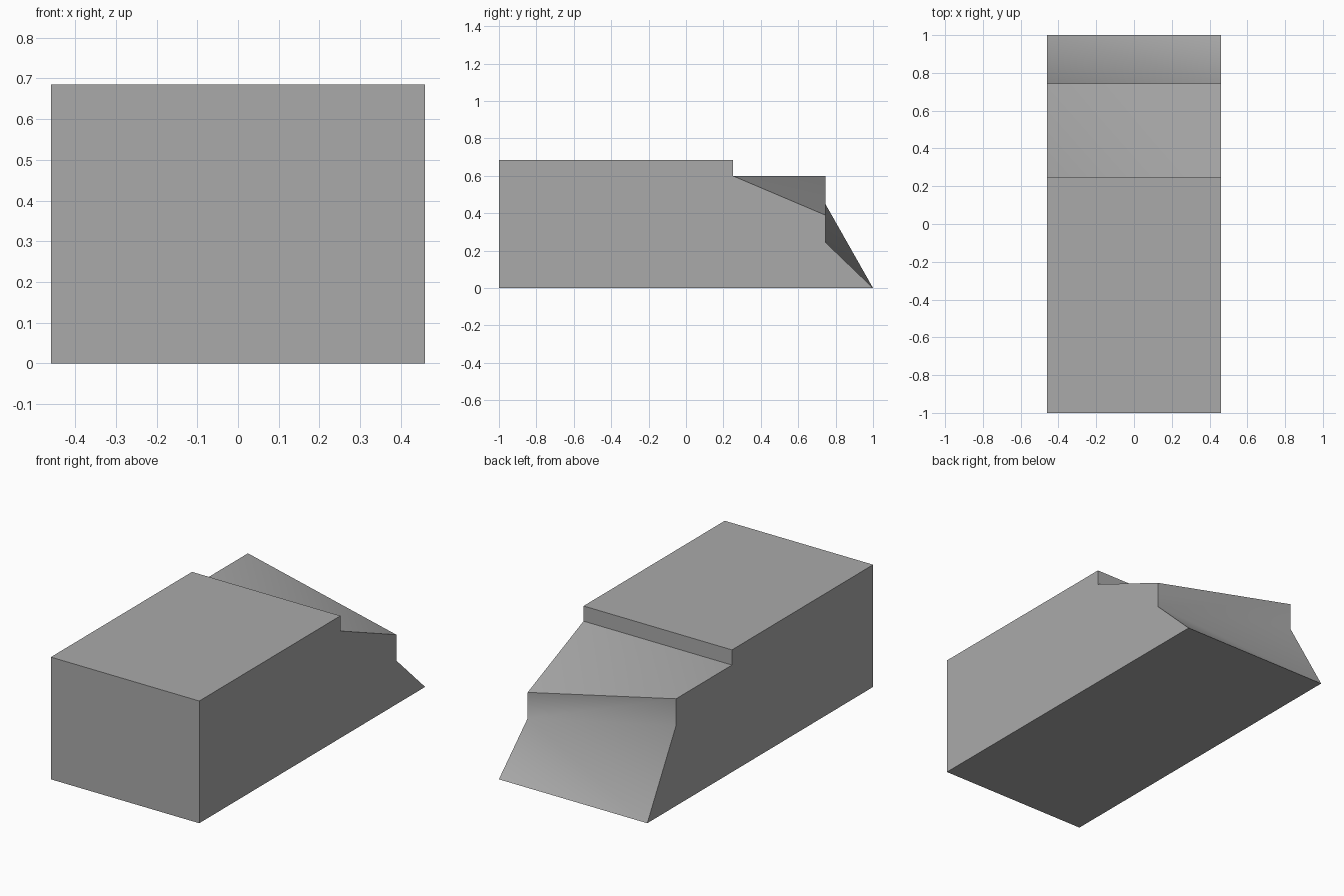
import bpy
import bmesh
import math

default = bpy.data.objects.get("Cube")
if default:
    bpy.data.objects.remove(default, do_unlink=True)

# Single grey material
grey = bpy.data.materials.new("plain grey")
grey.use_nodes = True
colour = (0.4, 0.4, 0.4, 1.0)
grey.diffuse_color = colour
grey.node_tree.nodes["Principled BSDF"].inputs["Base Color"].default_value = colour

HALF_WIDTH = 0.46
# Side outline: y, height on the +x side, height on the -x side
OUTLINE = [
    (-1.0, 0.0, 0.0),
    (1.0, 0.0, 0.0),
    (0.745, 0.245, 0.45),
    (0.745, 0.39, 0.6),
    (0.25, 0.6, 0.6),
    (0.25, 0.685, 0.685),
    (-1.0, 0.685, 0.685),
]

bm = bmesh.new()
plus = [bm.verts.new((HALF_WIDTH, y, zp)) for y, zp, zm in OUTLINE]
minus = [bm.verts.new((-HALF_WIDTH, y, zm)) for y, zp, zm in OUTLINE]

# Flat sides
bm.faces.new(plus)
bm.faces.new(minus[::-1])

# Skin between the two outlines, with the warped rear slopes split diagonally
count = len(OUTLINE)
for i in range(count):
    j = (i + 1) % count
    if i in (1, 3):
        bm.faces.new((plus[i], plus[j], minus[i]))
        bm.faces.new((plus[j], minus[j], minus[i]))
    else:
        bm.faces.new((plus[i], plus[j], minus[j], minus[i]))
bmesh.ops.recalc_face_normals(bm, faces=bm.faces[:])

mesh = bpy.data.meshes.new("stepped_block")
bm.to_mesh(mesh)
bm.free()
mesh.materials.append(grey)

block = bpy.data.objects.new("stepped_block", mesh)
bpy.context.collection.objects.link(block)

# Soft blend on the rear slopes, crisp edges elsewhere
bpy.ops.object.select_all(action="DESELECT")
block.select_set(True)
bpy.context.view_layer.objects.active = block
bpy.ops.object.shade_smooth_by_angle(angle=math.radians(50))
